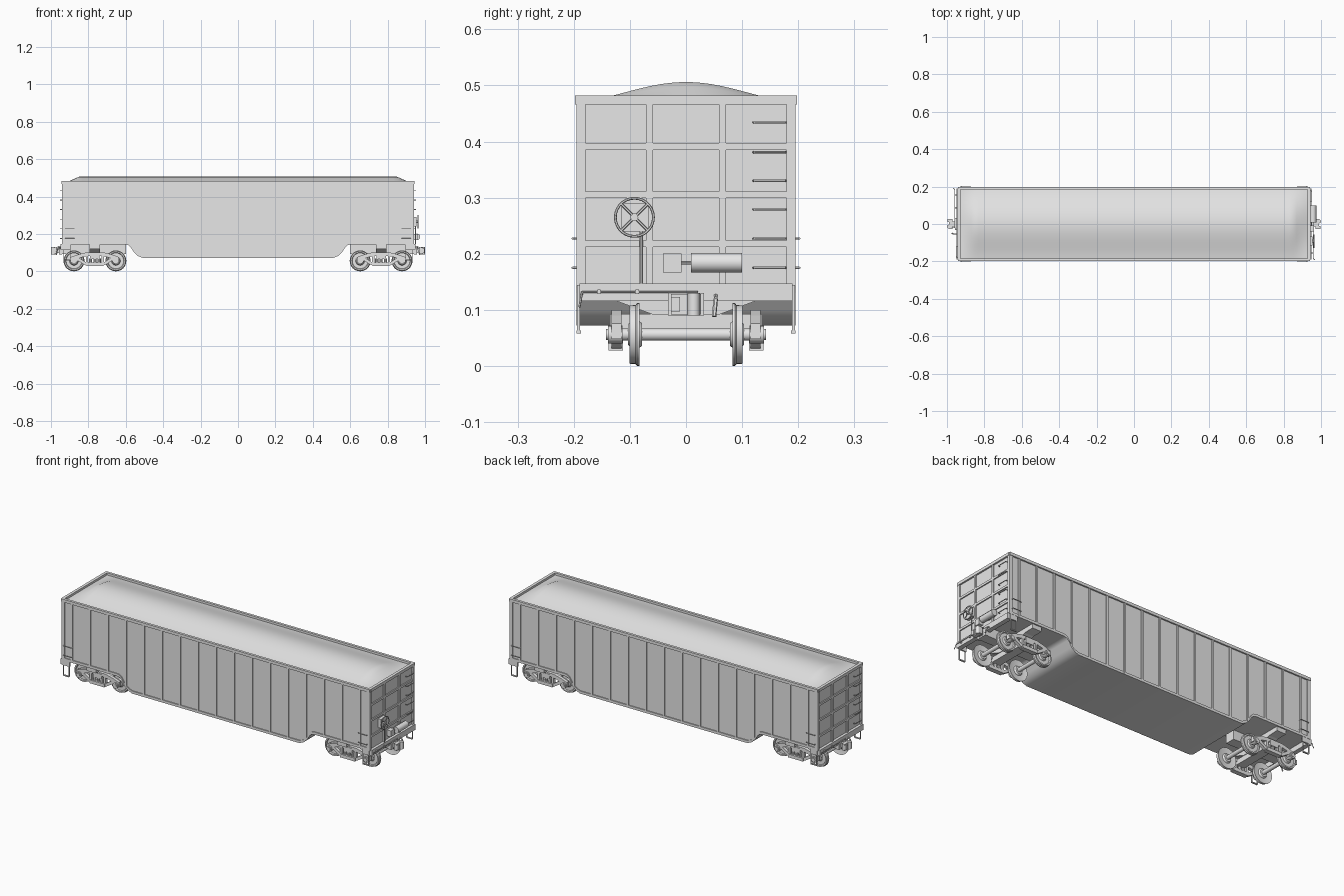
import bpy, bmesh, math
from mathutils import Vector

if "Cube" in bpy.data.objects:
    bpy.data.objects.remove(bpy.data.objects["Cube"])

grey = bpy.data.materials.new("light_grey")
grey.diffuse_color = (0.8, 0.8, 0.8, 1)
grey.use_nodes = True
grey.node_tree.nodes["Principled BSDF"].inputs["Base Color"].default_value = grey.diffuse_color


def finish(name, bm, smooth=False):
    bmesh.ops.recalc_face_normals(bm, faces=bm.faces)
    me = bpy.data.meshes.new(name)
    bm.to_mesh(me)
    bm.free()
    me.materials.append(grey)
    ob = bpy.data.objects.new(name, me)
    bpy.context.collection.objects.link(ob)
    if smooth:
        bpy.ops.object.select_all(action='DESELECT')
        ob.select_set(True)
        bpy.context.view_layer.objects.active = ob
        bpy.ops.object.shade_smooth_by_angle(angle=math.radians(35))
    return ob


def box(name, x0, x1, y0, y1, z0, z1):
    bm = bmesh.new()
    bmesh.ops.create_cube(bm, size=1)
    for v in bm.verts:
        v.co = ((x0 + x1) / 2 + v.co.x * (x1 - x0), (y0 + y1) / 2 + v.co.y * (y1 - y0),
                (z0 + z1) / 2 + v.co.z * (z1 - z0))
    return finish(name, bm)


def prism(name, pts, a, b, axis='y', smooth=False):
    """Extrude an outline: (x, z) along y or (y, z) along x."""
    bm = bmesh.new()
    place = (lambda p, t: (p[0], t, p[1])) if axis == 'y' else (lambda p, t: (t, p[0], p[1]))
    f = bm.faces.new([bm.verts.new(place(p, a)) for p in pts])
    ext = bmesh.ops.extrude_face_region(bm, geom=[f])['geom']
    shift = Vector(place((0, 0), b - a))
    bmesh.ops.translate(bm, vec=shift, verts=[v for v in ext if isinstance(v, bmesh.types.BMVert)])
    return finish(name, bm, smooth)


def rod(name, p, q, r, seg=8):
    bm = bmesh.new()
    p, q = Vector(p), Vector(q)
    bmesh.ops.create_cone(bm, cap_ends=True, segments=seg, radius1=r, radius2=r, depth=(q - p).length)
    rot = (q - p).to_track_quat('Z', 'Y')
    for v in bm.verts:
        v.co = rot @ v.co + (p + q) / 2
    return finish(name, bm, True)


def path(name, pts, r=0.002):
    for p, q in zip(pts, pts[1:]):
        rod(name, p, q, r, 6)


def lathe(name, profile, centre, seg=32):
    """Revolve (y, radius) points around the y axis."""
    bm = bmesh.new()
    rings = [[bm.verts.new((centre[0] + r * math.cos(i * math.tau / seg), centre[1] + y,
                            centre[2] + r * math.sin(i * math.tau / seg))) for i in range(seg)]
             for y, r in profile]
    for a, b in zip(rings, rings[1:]):
        for i in range(seg):
            bm.faces.new((a[i], a[i - 1], b[i - 1], b[i]))
    bm.faces.new(rings[0])
    bm.faces.new(rings[-1])
    return finish(name, bm, True)


# Lower edge of the body: drop-bottom middle, raised over the trucks
half = [(0.51, 0.072), (0.535, 0.082), (0.555, 0.10), (0.575, 0.13), (0.585, 0.139), (0.60, 0.143), (0.935, 0.143)]
lower = [(-x, z) for x, z in reversed(half)] + half


def low(x):
    x = abs(x)
    if x <= half[0][0]:
        return half[0][1]
    for (xa, za), (xb, zb) in zip(half, half[1:]):
        if x <= xb:
            return za + (zb - za) * (x - xa) / (xb - xa)
    return half[-1][1]


# Body shell
prism("body", lower + [(0.935, 0.466), (-0.935, 0.466)], -0.19, 0.19, smooth=True)

# Side sills, ribs and corner posts
for s in (1, -1):
    prism("side_sill", lower + [(x, z + 0.014) for x, z in reversed(lower)], s * 0.189, s * 0.195)
    for i in range(17):
        x = -0.88 + 0.11 * i
        z = max(low(x - 0.005), low(x + 0.005))
        box("side_rib", x - 0.005, x + 0.005, s * 0.189, s * 0.1955, z, 0.468)
    for e in (1, -1):
        box("corner_post", e * 0.922, e * 0.942, s * 0.179, s * 0.195, 0.143, 0.468)
    box("side_top_chord", -0.942, 0.942, s * 0.184, s * 0.198, 0.466, 0.482)
    box("end_top_chord", s * 0.928, s * 0.944, -0.19, 0.19, 0.466, 0.482)

# Heaped load
bm = bmesh.new()
xs = [-0.93, -0.91, -0.89, -0.87, -0.85, -0.83, 0.83, 0.85, 0.87, 0.89, 0.91, 0.93]
rows = []
for x in xs:
    g = min(1, (0.93 - abs(x)) / 0.08)
    row = []
    for j in range(25):
        y = -0.186 + 0.0155 * j
        c = max(0, math.cos(y / 0.186 * math.pi / 2))
        row.append(bm.verts.new((x, y, 0.470 + 0.036 * g * (c + c * c) / 2)))
    rows.append(row)
for a, b in zip(rows, rows[1:]):
    for j in range(24):
        bm.faces.new((a[j], b[j], b[j + 1], a[j + 1]))
finish("load", bm, True)

# Both ends: the second is the first turned half way round
for s in (1, -1):
    def ebox(name, x0, x1, y0, y1, z0, z1):
        return box(name, *sorted((s * x0, s * x1)), *sorted((s * y0, s * y1)), z0, z1)

    def P(x, y, z):
        return (s * x, s * y, z)

    # End wall frame
    for y in (-0.065, 0.065):
        ebox("end_rib", 0.934, 0.942, y - 0.006, y + 0.006, 0.147, 0.468)
    for z in (0.391, 0.305, 0.218):
        ebox("end_beam", 0.934, 0.941, -0.18, 0.18, z - 0.006, z + 0.006)
    ebox("end_sill", 0.925, 0.95, -0.19, 0.19, 0.116, 0.147)
    # End ladder
    for z in (0.434, 0.381, 0.33, 0.279, 0.227, 0.175):
        path("ladder_rung", [P(0.94, 0.12, z), P(0.951, 0.122, z), P(0.951, 0.176, z), P(0.94, 0.178, z)])
    # Side grabs and corner steps
    for t in (1, -1):
        for z in (0.227, 0.175):
            path("side_grab", [P(0.925, t * 0.19, z), P(0.925, t * 0.202, z),
                               P(0.875, t * 0.202, z), P(0.875, t * 0.19, z)])
        ebox("step_bracket", 0.892, 0.935, t * 0.186, t * 0.194, 0.116, 0.145)
        for x in (0.897, 0.932):
            ebox("step_hanger", x - 0.002, x + 0.002, t * 0.189, t * 0.194, 0.06, 0.118)
        ebox("step_tread", 0.897, 0.932, t * 0.187, t * 0.195, 0.058, 0.063)
    # Coupler and its release lever
    ebox("draft_sill", 0.6, 0.945, -0.028, 0.028, 0.092, 0.143)
    ebox("coupler_pocket", 0.94, 0.956, -0.032, 0.032, 0.09, 0.13)
    ebox("coupler_shank", 0.95, 0.975, -0.014, 0.014, 0.098, 0.122)
    ebox("coupler_head", 0.97, 0.988, -0.027, 0.027, 0.092, 0.128)
    ebox("coupler_jaw", 0.985, 0.996, -0.027, -0.011, 0.097, 0.123)
    rod("coupler_knuckle", P(0.989, 0.014, 0.09), P(0.989, 0.014, 0.13), 0.011, 12)
    path("release_lever", [P(0.965, -0.19, 0.105), P(0.958, -0.185, 0.132), P(0.958, 0.02, 0.132),
                           P(0.975, 0.02, 0.125)])
    for y in (-0.155, -0.087):
        ebox("lever_bracket", 0.948, 0.96, y - 0.003, y + 0.003, 0.128, 0.136)
    path("air_hose", [P(0.948, 0.053, 0.125), P(0.965, 0.053, 0.12), P(0.972, 0.05, 0.088)], 0.004)

    # Body bolster, tapered toward the sides
    bol = [(-0.188, 0.145), (-0.188, 0.12), (-0.13, 0.118), (-0.06, 0.092),
           (0.06, 0.092), (0.13, 0.118), (0.188, 0.12), (0.188, 0.145)]
    prism("body_bolster", bol, s * 0.765 - 0.028, s * 0.765 + 0.028, 'x')

    # Truck
    cx = s * 0.765
    top = [(0.04, 0.082), (0.082, 0.072), (0.097, 0.048), (0.13, 0.048), (0.13, 0.076),
           (0.09, 0.09), (0.05, 0.1)]
    arm = [(0.04, 0.03), (0.055, 0.034), (0.1, 0.062), (0.088, 0.074), (0.045, 0.046)]
    ring = lambda h: [(cx + x, z) for x, z in h] + [(cx - x, z) for x, z in reversed(h)]
    box("truck_bolster", cx - 0.025, cx + 0.025, -0.135, 0.135, 0.065, 0.093)
    for t in (1, -1):
        prism("frame_top", ring(top), t * 0.115, t * 0.133)
        prism("frame_bottom", ring(arm), t * 0.115, t * 0.133)
        for d in (1, -1):
            box("frame_column", cx + d * 0.042 - 0.006, cx + d * 0.042 + 0.006, t * 0.115, t * 0.133, 0.035, 0.09)
        box("spring_seat", cx - 0.045, cx + 0.045, t * 0.112, t * 0.138, 0.028, 0.046)
        for k in (-1, 0, 1):
            rod("spring", (cx + k * 0.023, t * 0.124, 0.044), (cx + k * 0.023, t * 0.124, 0.068), 0.009, 10)
    for d in (1, -1):
        wx = cx + d * 0.112
        rod("axle", (wx, -0.135, 0.056), (wx, 0.135, 0.056), 0.011, 16)
        for t in (1, -1):
            prof = [(0.078, 0.011), (0.078, 0.02), (0.087, 0.026), (0.085, 0.047), (0.083, 0.056),
                    (0.087, 0.056), (0.09, 0.0525), (0.101, 0.052), (0.101, 0.045), (0.095, 0.042),
                    (0.095, 0.024), (0.103, 0.019), (0.103, 0.011)]
            lathe("wheel", [(t * y, r) for y, r in prof], (wx, 0, 0.056))
            rod("bearing", (wx, t * 0.113, 0.056), (wx, t * 0.139, 0.056), 0.016, 16)
            rod("bearing_cap", (wx, t * 0.138, 0.056), (wx, t * 0.143, 0.056), 0.010, 12)

# Hand brake and air gear on one end only
hub = Vector((0.962, -0.092, 0.265))
bpy.ops.mesh.primitive_torus_add(major_radius=0.034, minor_radius=0.0025, major_segments=28, minor_segments=6,
                                 location=hub, rotation=(0, math.pi / 2, 0))
wheel = bpy.context.object
wheel.name = "brake_wheel"
wheel.data.materials.append(grey)
bpy.ops.object.shade_smooth_by_angle(angle=math.radians(50))
for k in range(4):
    a = math.pi / 4 + k * math.pi / 2
    rod("brake_spoke", hub, hub + Vector((0, 0.034 * math.cos(a), 0.034 * math.sin(a))), 0.0025, 6)
rod("brake_shaft", (0.938, -0.092, 0.265), (0.966, -0.092, 0.265), 0.007, 12)
box("brake_gearbox", 0.936, 0.954, -0.115, -0.067, 0.24, 0.29)
rod("brake_rod", (0.95, -0.08, 0.24), (0.95, -0.08, 0.147), 0.003)
box("valve", 0.938, 0.962, -0.041, -0.008, 0.167, 0.2)
rod("air_pipe", (0.95, -0.01, 0.184), (0.95, 0.012, 0.184), 0.003)
rod("air_tank", (0.957, 0.009, 0.184), (0.957, 0.1, 0.184), 0.0175, 20)
box("tank_bracket", 0.936, 0.957, 0.03, 0.08, 0.176, 0.192)
